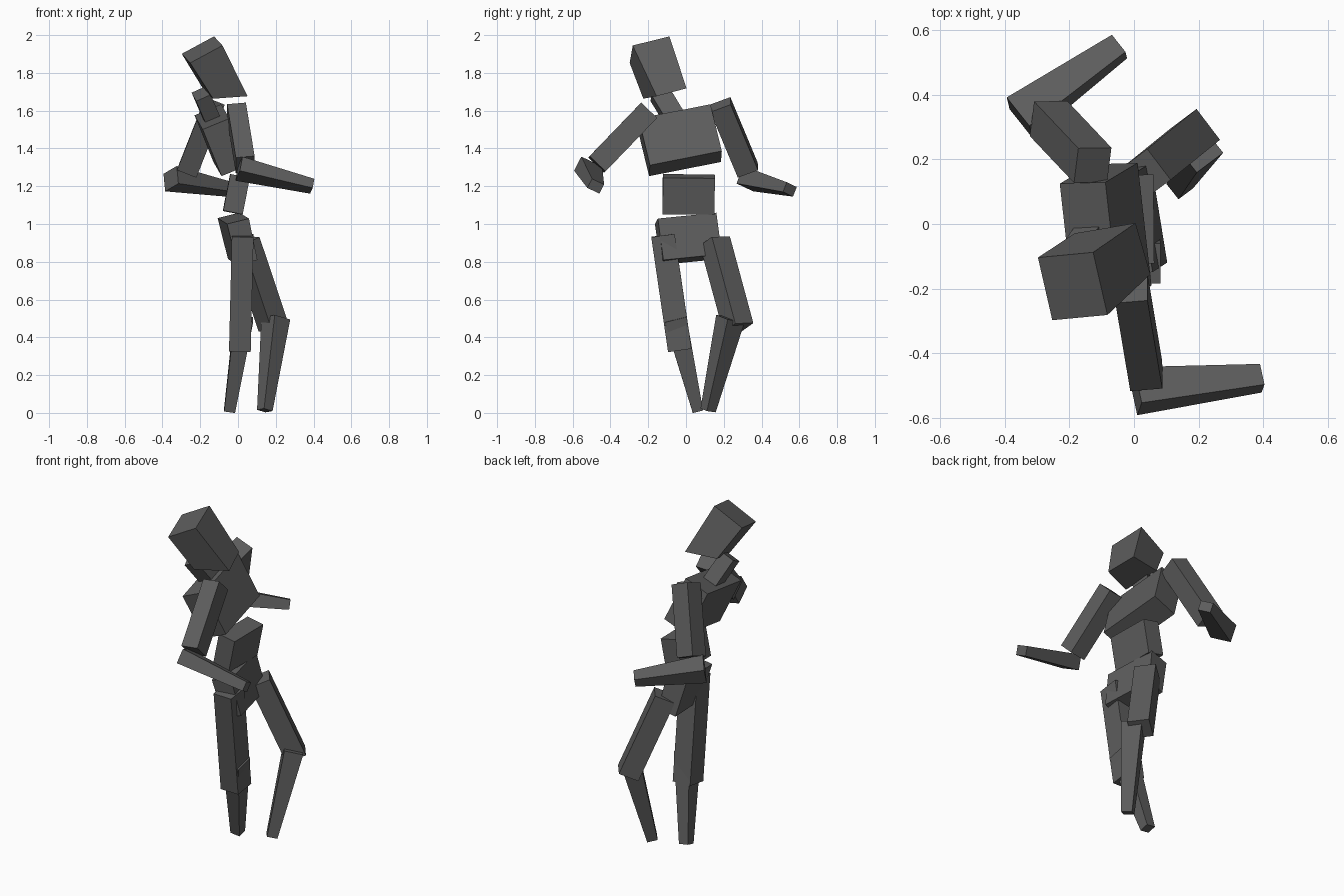
import bpy
from mathutils import Vector

if "Cube" in bpy.data.objects:
    bpy.data.objects.remove(bpy.data.objects["Cube"])

# Dark grey for every part
dark = bpy.data.materials.new("dark_grey")
dark.diffuse_color = (.11, .11, .11, 1)
dark.use_nodes = True
dark.node_tree.nodes["Principled BSDF"].inputs["Base Color"].default_value = dark.diffuse_color


def hexahedron(name, bottom, top):
    """Six-sided solid from two rings of four corners."""
    faces = [(3, 2, 1, 0), (4, 5, 6, 7)]
    faces += [(i, (i + 1) % 4, 4 + (i + 1) % 4, 4 + i) for i in range(4)]
    mesh = bpy.data.meshes.new(name)
    mesh.from_pydata([tuple(v) for v in bottom + top], [], faces)
    mesh.materials.append(dark)
    mesh.update()
    obj = bpy.data.objects.new(name, mesh)
    bpy.context.collection.objects.link(obj)
    return obj


def frame(axis, side):
    """Forward, side and up directions of a body part."""
    u = Vector(axis).normalized()
    s = Vector(side)
    s = (s - u * s.dot(u)).normalized()
    return s.cross(u), s, u


def block(name, low, high, side, size_low, size_high):
    """Tapered box from low to high; sizes are (width along side, depth)."""
    low, high = Vector(low), Vector(high)
    f, s, _ = frame(high - low, side)
    rings = []
    for c, (w, d) in ((low, size_low), (high, size_high)):
        rings.append([c + f * (d / 2 * i) + s * (w / 2 * j)
                      for i, j in ((-1, -1), (1, -1), (1, 1), (-1, 1))])
    return hexahedron(name, *rings)


# Torso
block("chest", (-.038, -.003, 1.320), (-.138, -.063, 1.567), (-.045, .38, .08), (.39, .153), (.39, .153))
block("abdomen", (-.028, .013, 1.06), (.01, .015, 1.253), (-.01, 1, -.01), (.275, .105), (.275, .105))
block("pelvis", (.025, .028, .812), (-.025, -.002, 1.03), (-.05, .31, .03), (.315, .11), (.315, .12))
block("neck", (-.135, -.055, 1.55), (-.195, -.14, 1.69), (-.15, .95, .25), (.105, .085), (.105, .085))

# Head: crown is square, the chin drops lower and narrows
f, s, u = frame((-.43, -.31, .85), (-.245, .93, .29))
crown = Vector((-.19, -.193, 1.923))
top = [crown + f * x + s * y for x, y in ((-.0975, -.1025), (.0975, -.1025), (.0975, .1025), (-.0975, .1025))]
jaw = [crown + f * x + s * y - u * z
       for x, y, z in ((-.075, -.105, .235), (.0975, -.075, .324), (.09, .095, .318), (-.08, .105, .23))]
hexahedron("head", jaw, top)

# Limbs: name, far end, near end, side direction, sizes
limbs = [
    ("right_upper_arm", (.038, -.472, 1.315), (-.008, -.199, 1.598), (0, .7, -.7), (.117, .10), (.117, .10)),
    ("right_forearm", (.393, -.478, 1.2), (.005, -.518, 1.293), (0, .87, -.45), (.072, .055), (.125, .085)),
    ("left_upper_arm", (-.265, .327, 1.285), (-.128, .182, 1.632), (.1, .95, .3), (.115, .11), (.115, .11)),
    ("left_forearm", (-.045, .55, 1.183), (-.355, .33, 1.24), (-.55, .75, -.35), (.072, .055), (.12, .10)),
    ("right_thigh", (.01, -.033, .332), (.025, -.122, .94), (0, 1, 0), (.125, .115), (.125, .115)),
    ("right_shin", (-.045, .062, .01), (.03, -.057, .5), (-.05, 1, 0), (.056, .058), (.118, .10)),
    ("left_thigh", (.188, .277, .452), (.035, .153, .91), (-.6, .8, 0), (.12, .115), (.12, .115)),
    ("left_shin", (.142, .117, .013), (.2, .235, .5), (-.6, .8, 0), (.06, .058), (.115, .105)),
]
for limb in limbs:
    block(*limb)
